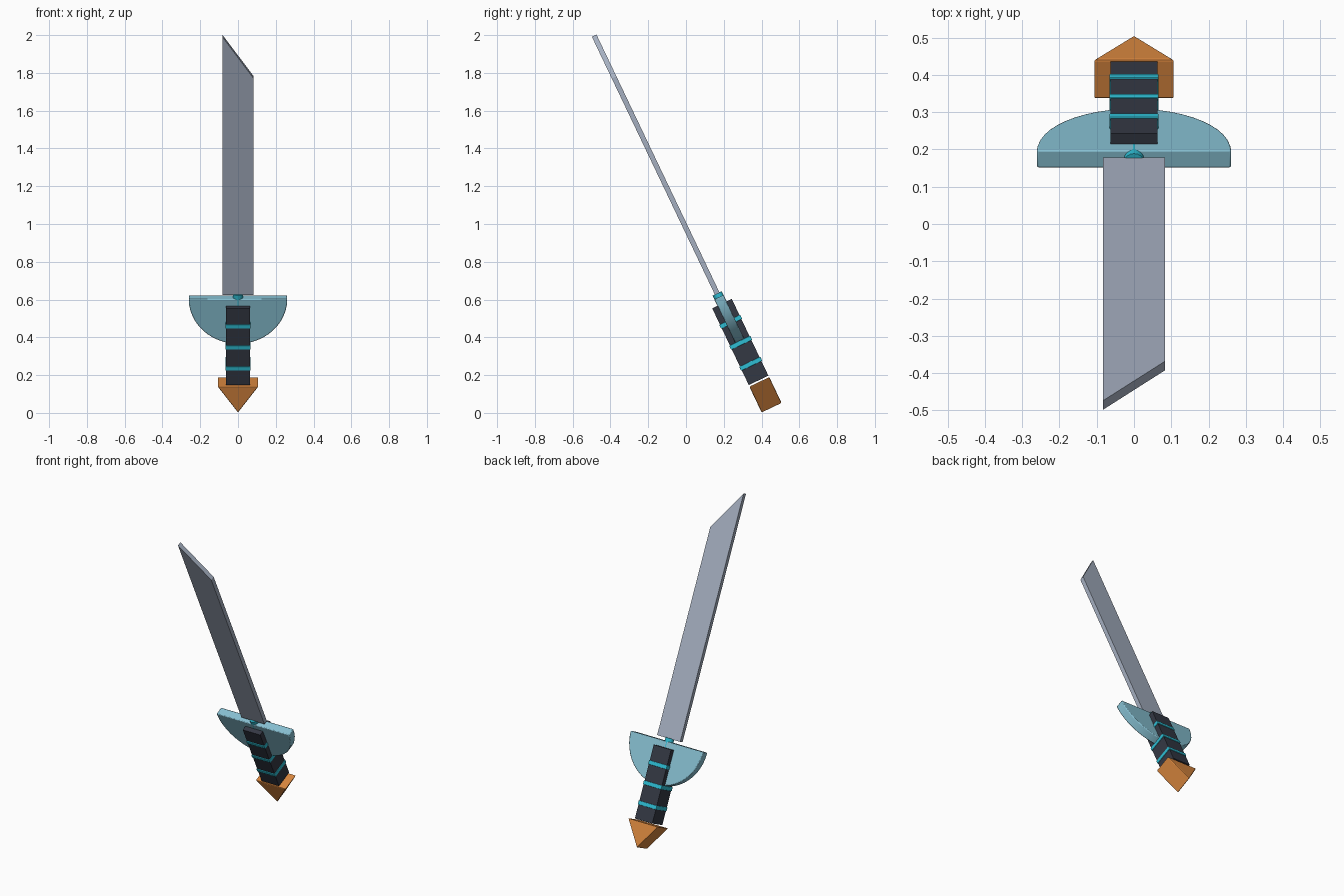
import bpy, bmesh
from math import radians, sin, cos, pi
from mathutils import Matrix

cube = bpy.data.objects.get("Cube")
if cube:
    bpy.data.objects.remove(cube, do_unlink=True)

# The sword is built upright along local z, then leaned forward as a whole
LEAN = Matrix.Rotation(radians(25.5), 4, 'X') @ Matrix.Translation((0, 0.421, 0))


def material(name, rgb):
    linear = [(c / 255 / 12.92) if c < 11 else ((c / 255 + 0.055) / 1.055) ** 2.4 for c in rgb]
    mat = bpy.data.materials.new(name)
    mat.use_nodes = True
    mat.diffuse_color = (*linear, 1)
    bsdf = next(n for n in mat.node_tree.nodes if n.type == 'BSDF_PRINCIPLED')
    bsdf.inputs["Base Color"].default_value = (*linear, 1)
    return mat


steel = material("steel grey", (165, 175, 192))
pale_blue = material("pale blue", (135, 192, 210))
teal = material("teal", (46, 190, 212))
charcoal = material("charcoal", (52, 56, 68))
copper = material("copper orange", (216, 134, 62))


def finish(bm, name, mat, bevel=0):
    bmesh.ops.recalc_face_normals(bm, faces=bm.faces)
    mesh = bpy.data.meshes.new(name)
    bm.to_mesh(mesh)
    bm.free()
    mesh.materials.append(mat)
    obj = bpy.data.objects.new(name, mesh)
    bpy.context.collection.objects.link(obj)
    obj.matrix_world = LEAN
    if bevel:
        mod = obj.modifiers.new("soft edges", 'BEVEL')
        mod.width = bevel
        mod.segments = 2
        mod.limit_method = 'ANGLE'
        mod.angle_limit = radians(40)
    return obj


def plate(name, outline, depth, mat, bevel=0):
    """Extrude an (x, z) outline to the given depth, centred on the sword axis."""
    bm = bmesh.new()
    face = bm.faces.new([bm.verts.new((x, -depth / 2, z)) for x, z in outline])
    extruded = bmesh.ops.extrude_face_region(bm, geom=[face])["geom"]
    verts = [v for v in extruded if isinstance(v, bmesh.types.BMVert)]
    bmesh.ops.translate(bm, verts=verts, vec=(0, depth, 0))
    return finish(bm, name, mat, bevel)


def block(name, half_width, bottom, top, depth, mat, bevel=0):
    outline = [(-half_width, bottom), (half_width, bottom), (half_width, top), (-half_width, top)]
    return plate(name, outline, depth, mat, bevel)


# Blade with a slanted tip
plate("blade", [(-0.083, 0.497), (0.083, 0.497), (0.083, 1.767), (-0.083, 2.012)], 0.027, steel)

# Half-disc guard
steps = 24
arc = [(0.261 * cos(pi * i / steps), 0.478 - 0.263 * sin(pi * i / steps)) for i in range(steps + 1)]
guard = plate("guard", arc, 0.053, pale_blue, 0.005)

# Round tang joining blade and grip
bm = bmesh.new()
bmesh.ops.create_cone(bm, cap_ends=True, segments=16, radius1=0.027, radius2=0.027, depth=0.1,
                      matrix=Matrix.Translation((0, 0, 0.45)))
tang = finish(bm, "tang", teal)

# Grip and its three wrapped bands
block("grip", 0.0625, -0.01, 0.44, 0.115, charcoal)
for i, height in enumerate((0.087, 0.21, 0.333)):
    block(f"grip_band_{i + 1}", 0.066, height - 0.012, height + 0.012, 0.124, teal, 0.003)

# Wedge pommel pointing down
plate("pommel", [(-0.109, -0.019), (0.109, -0.019), (0, -0.173)], 0.117, copper, 0.006)

# Smooth the curved parts, keeping their rims sharp
bpy.ops.object.select_all(action='DESELECT')
for obj in (guard, tang):
    obj.select_set(True)
bpy.context.view_layer.objects.active = guard
bpy.ops.object.shade_smooth_by_angle(angle=radians(30))
